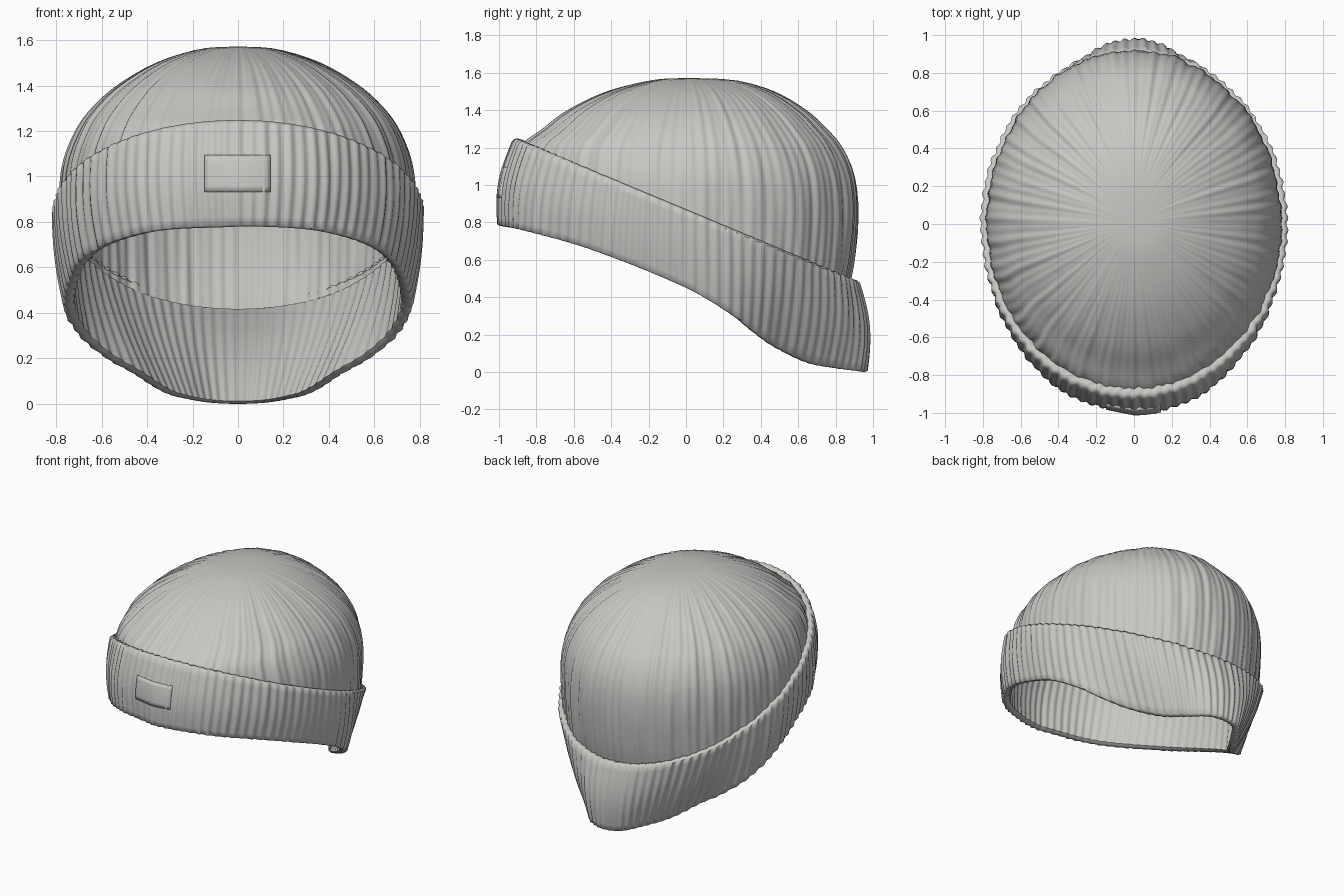
import bpy, bmesh, math
from mathutils import Vector, noise

if "Cube" in bpy.data.objects:
    bpy.data.objects.remove(bpy.data.objects["Cube"])

COLUMNS, RIBS = 450, 90

wool = bpy.data.materials.new("light grey wool")
wool.use_nodes = True
wool.diffuse_color = (0.57, 0.57, 0.55, 1)
wool.node_tree.nodes["Principled BSDF"].inputs["Base Color"].default_value = wool.diffuse_color
wool.node_tree.nodes["Principled BSDF"].inputs["Roughness"].default_value = 0.9


def spline(table, k):
    """Smooth interpolation of rows (key, values...) at key k."""
    i = 0
    while i < len(table) - 2 and table[i + 1][0] <= k:
        i += 1
    a, b = table[i], table[i + 1]
    p, n = table[max(i - 1, 0)], table[min(i + 2, len(table) - 1)]
    h = b[0] - a[0]
    s = (k - a[0]) / h
    out = []
    for j in range(1, len(a)):
        ma = (b[j] - p[j]) / (b[0] - p[0]) * h
        mb = (n[j] - a[j]) / (n[0] - a[0]) * h
        out.append((2*s**3 - 3*s*s + 1) * a[j] + (s**3 - 2*s*s + s) * ma
                   + (3*s*s - 2*s**3) * b[j] + (s**3 - s*s) * mb)
    return out


# Lower edge of the cuff: degrees from the front, then x, y, z
half = [(0, 0, -1, .78), (30, .39, -.87, .755), (60, .67, -.5, .65), (90, .765, 0, .45),
        (105, .71, .24, .31), (115, .6, .37, .21), (125, .47, .48, .135),
        (140, .33, .66, .05), (155, .22, .81, .02), (168, .12, .93, .005), (180, 0, .965, 0)]
edge = [(-k, -x, y, z) for k, x, y, z in half[2:0:-1]] + half
edge += [(360 - k, -x, y, z) for k, x, y, z in half[-2::-1]]

# Crown sections: step, half width, front depth, back depth, height
crown = [(i, *row) for i, row in enumerate([
    (.76, .88, .85, .3), (.765, .89, .87, .45), (.775, .92, .9, .6), (.78, .925, .92, .85),
    (.765, .92, .9, 1.05), (.71, .89, .835, 1.2), (.64, .765, .75, 1.3),
    (.53, .63, .64, 1.4), (.36, .42, .47, 1.5), (.17, .18, .26, 1.56), (.005, .005, .005, 1.572)])]


def normal(t):
    return Vector((math.sin(t) / .81, -math.cos(t) / .95, 0)).normalized()


def low(t):
    return Vector(spline(edge, math.degrees(t) % 360))


def high(t):
    y = -.925 * math.cos(t)
    return Vector((.81 * math.sin(t), y, .855 - .41 * y))


def wrinkle(t, z, depth):
    return depth * noise.noise(Vector((math.sin(t) * 13, math.cos(t) * 13, z * 1.6)))


def cuff_point(t, v):
    p = low(t).lerp(high(t), v)
    return p + normal(t) * (.012 + .022 * math.cos(t) ** 2) * math.sin(math.pi * v)


def ribbed_cuff(t, v):
    p = cuff_point(t, v)
    return p + normal(t) * (.006 * math.cos(RIBS * t) + wrinkle(t, p.z, .008))


def crown_start(t):
    """Step on the crown table just under the fold at this angle."""
    target, a, b = high(t).z - .06, 0.0, 5.9
    for _ in range(14):
        m = (a + b) / 2
        a, b = (m, b) if spline(crown, m)[3] < target else (a, m)
    return a


starts = {}


def crown_point(t, u, shrink=0.0):
    if t not in starts:
        starts[t] = crown_start(t)
    s = starts[t] + (len(crown) - 1 - starts[t]) * u
    w, f, b, z = spline(crown, s)
    depth = f if math.cos(t) > 0 else b
    fade = min(1, w / .5)
    n = normal(t)
    bump = fade * (.003 * math.cos(RIBS * t) + wrinkle(t, z, .014))
    p = Vector((w * math.sin(t), -depth * math.cos(t), z))
    return p + n * (bump - shrink * fade) - Vector((0, 0, shrink * u))


def inset(t, v, amount):
    return cuff_point(t, v) - normal(t) * (amount - .004 * math.cos(RIBS * t))


def finish(bm, name):
    mesh = bpy.data.meshes.new(name)
    bm.to_mesh(mesh)
    bm.free()
    mesh.materials.append(wool)
    ob = bpy.data.objects.new(name, mesh)
    bpy.context.collection.objects.link(ob)
    bpy.ops.object.select_all(action='DESELECT')
    ob.select_set(True)
    bpy.context.view_layer.objects.active = ob
    bpy.ops.object.shade_smooth_by_angle(angle=math.radians(60))
    return ob


def skin(bm, rows, closed):
    grid = [[bm.verts.new(p) for p in row] for row in rows]
    for a, b in zip(grid, grid[1:]):
        count = len(a)
        for i in range(count if closed else count - 1):
            j = (i + 1) % count
            bm.faces.new((a[i], a[j], b[j], b[i]))
    return grid


def ringed(name, functions, cap=None):
    angles = [math.tau * i / COLUMNS for i in range(COLUMNS)]
    bm = bmesh.new()
    grid = skin(bm, [[f(t) for t in angles] for f in functions], True)
    if cap is not None:
        ring = grid[cap] if cap else grid[0][::-1]
        bm.faces.new(ring)
    return finish(bm, name)


# Ribbed dome
ringed("knit_crown", [lambda t, u=i / 26: crown_point(t, u) for i in range(27)], cap=-1)

# Turned-up band: rounded lower lip, outer wall, then the rolled fold
drop = Vector((0, 0, 1))
cuff_rows = [lambda t: inset(t, 0, .045) + drop * .012,
             lambda t: inset(t, 0, .03) + drop * .002,
             lambda t: inset(t, 0, .01)]
cuff_rows += [lambda t, v=i / 12: ribbed_cuff(t, .015 + .985 * v) for i in range(13)]
cuff_rows += [lambda t: ribbed_cuff(t, 1) - normal(t) * .018 + drop * .014,
              lambda t: ribbed_cuff(t, 1) - normal(t) * .04 + drop * .008,
              lambda t: ribbed_cuff(t, 1) - normal(t) * .075 - drop * .03]
ringed("folded_cuff", cuff_rows)

# Inner surface, from the apex down to the lip
lining_rows = [lambda t, u=1 - i / 20: crown_point(t, u, .03) for i in range(21)]
lining_rows += [lambda t, v=v: inset(t, v, .045 + .03 * v) + drop * .012
                for v in (.85, .7, .5, .3, .15, 0)]
ringed("lining", lining_rows, cap=0)


# Blank patch curved along the front of the cuff
def patch_point(x, z):
    t = math.asin(x / .81)
    v = (z - low(t).z) / (high(t).z - low(t).z)
    p = cuff_point(t, v)
    return Vector((x, p.y - .009, z))


bm = bmesh.new()
skin(bm, [[patch_point(-.148 + .29 * i / 12, .932 + .163 * j / 6) for i in range(13)]
          for j in range(7)], False)
patch = finish(bm, "front_patch")
thickness = patch.modifiers.new("thickness", 'SOLIDIFY')
thickness.thickness = .02
thickness.offset = -1
